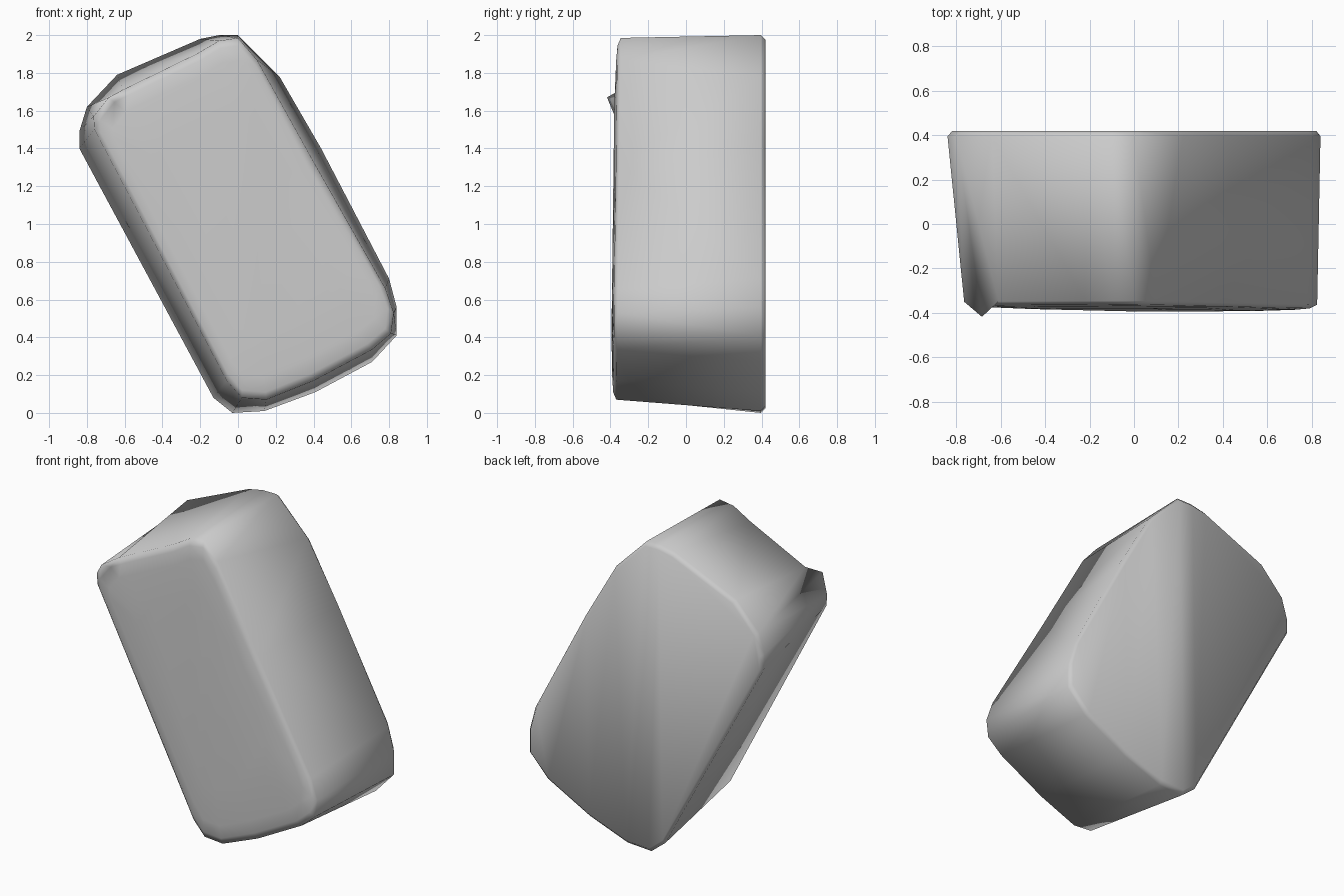
import bpy, bmesh
from mathutils import Vector

if "Cube" in bpy.data.objects:
    bpy.data.objects.remove(bpy.data.objects["Cube"])

# Matching (x, z) outlines of the block's back and front ends
BACK = [(-.20, 1.98), (-.10, 2.0), (0, 2.0), (.22, 1.78), (.44, 1.40), (.80, .71),
        (.84, .56), (.84, .41), (.71, .27), (.41, .11), (.14, .01), (-.03, 0),
        (-.13, .08), (-.84, 1.40), (-.84, 1.49), (-.80, 1.62), (-.64, 1.79)]
FRONT = [(-.22, 1.90), (-.10, 1.97), (0, 1.985), (.10, 1.87), (.40, 1.33), (.78, .66),
         (.825, .53), (.81, .42), (.71, .335), (.40, .17), (.15, .07), (.02, .08),
         (-.06, .17), (-.76, 1.50), (-.765, 1.57), (-.685, 1.67), (-.61, 1.71)]
SPIKE = 15  # corner pulled out into a small point


def inset(points, amount):
    mid = sum((Vector(p) for p in points), Vector((0, 0))) / len(points)
    out = []
    for p in points:
        d = Vector(p) - mid
        out.append(mid + d * (1 - amount / d.length))
    return out


def front_y(z, bulge):
    return -.345 - .025 * (1 - z / 2) - bulge


bm = bmesh.new()


def ring(points, y):
    return [bm.verts.new((p[0], y(p[1]), p[1])) for p in points]


# Rings from the flat back to the gently domed, tilted front
rings = [ring(inset(BACK, .025), lambda z: .42),
         ring(BACK, lambda z: .395),
         ring(FRONT, lambda z: front_y(z, 0)),
         ring(inset(FRONT, .04), lambda z: front_y(z, .017)),
         ring(inset(FRONT, .12), lambda z: front_y(z, .023)),
         ring(inset(FRONT, .35), lambda z: front_y(z, .030))]
rings[2][SPIKE].co.y = -.418
n = len(BACK)
for a, b in zip(rings, rings[1:]):
    for i in range(n):
        j = (i + 1) % n
        bm.faces.new((a[i], a[j], b[j], b[i]))
bm.faces.new(rings[0])
bm.faces.new(rings[-1])
bmesh.ops.triangulate(bm, faces=bm.faces[:])
bmesh.ops.recalc_face_normals(bm, faces=bm.faces[:])
for f in bm.faces:
    f.smooth = True

# Tilted rounded block
mesh = bpy.data.meshes.new("rounded_block")
bm.to_mesh(mesh)
bm.free()
block = bpy.data.objects.new("rounded_block", mesh)
bpy.context.collection.objects.link(block)
